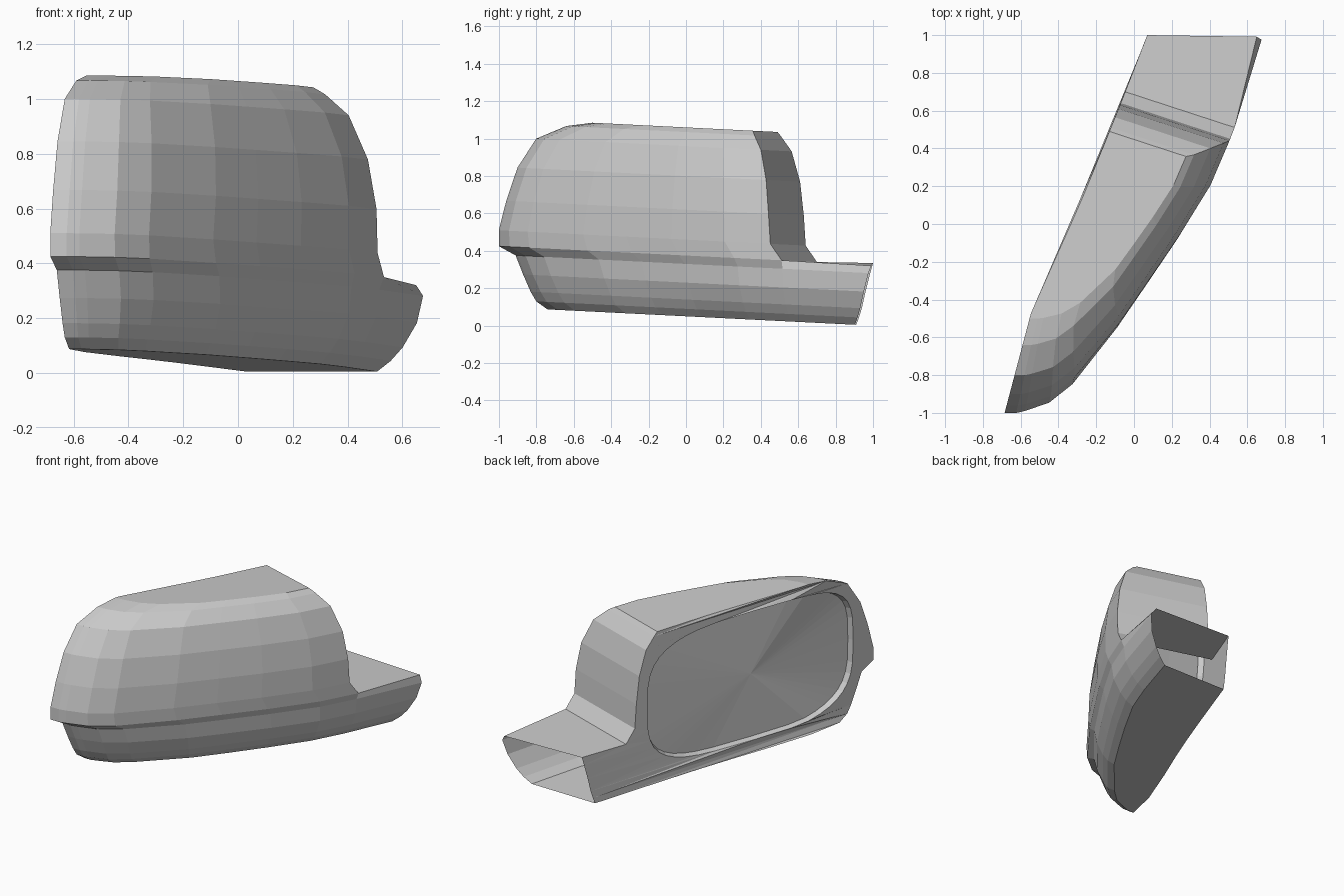
import bpy, bmesh, math
from mathutils import Vector
from mathutils.geometry import tessellate_polygon

if "Cube" in bpy.data.objects:
    bpy.data.objects.remove(bpy.data.objects["Cube"])

# Plan curve of the flat back, x as a function of y
BACK = [(-1, -.685), (-.47, -.545), (.12, -.28), (.64, -.07), (1, .07)]
# Depth of the shell at fractions along its length (tip -> inner end)
DEPTH = [(0, .06), (.025, .10), (.073, .214), (.152, .31), (.36, .45),
         (.51, .50), (.665, .55), (.85, .605), (1, .61)]
# Rows: height, tip y, inner end y, depth scale
UPPER = [(1.06, -.50, .49, .70), (1.035, -.64, .51, .76), (.96, -.80, .565, .87),
         (.80, -.90, .61, .96), (.62, -.96, .63, 1), (.46, -1, .64, 1), (.375, -1, .70, 1)]
LOWER = [(.33, -.91, .985, .97), (.23, -.87, .96, .95), (.14, -.83, .94, .88),
         (.09, -.80, .925, .82), (.05, -.74, .91, .75)]


def back_x(s):
    for (a, xa), (b, xb) in zip(BACK, BACK[1:]):
        if s <= b or b == 1:
            return xa + (xb - xa) * (s - a) / (b - a)


def place(s, t, z, square=False):
    """Point at length s, depth t and height z; everything slopes down to the inner end."""
    dx, dy = (1, -.015) if square else (.95, -.31)
    y = s + t * dy
    return Vector((back_x(s) + t * dx, y, z - .05 * y))


def finish(bm, name):
    bmesh.ops.recalc_face_normals(bm, faces=bm.faces)
    me = bpy.data.meshes.new(name)
    bm.to_mesh(me)
    bm.free()
    ob = bpy.data.objects.new(name, me)
    bpy.context.collection.objects.link(ob)
    return ob


bm = bmesh.new()
flat = {}          # back vertices -> flat (s, z) position


def pair(s, t, z, square=False):
    """One back vertex and its matching front vertex."""
    b = bm.verts.new(place(s, 0, z, square))
    flat[b] = Vector((s, z, 0))
    return b, bm.verts.new(place(s, t, z, square))


def make_row(z, s0, s1, k):
    out = []
    for f, d in DEPTH:
        if len(out) in (0, len(DEPTH) - 1) or z in (UPPER[0][0], LOWER[-1][0]):
            out.append(pair(s0 + (s1 - s0) * f, d * k, z, f == 0))
        else:
            out.append((None, bm.verts.new(place(s0 + (s1 - s0) * f, d * k, z))))
    return out


upper = [make_row(*r) for r in UPPER]
lower = []
for z, s0, s1, k in LOWER:
    row = make_row(z, s0, .70, k)
    row.append(pair(s1, .63 * k, z, True))
    lower.append(row)
rows = upper + lower
n = len(DEPTH)

# Front shell, with the overhanging lip between upper and lower rows
for a, b in zip(rows, rows[1:]):
    for i in range(min(len(a), len(b)) - 1):
        bm.faces.new((a[i][1], a[i + 1][1], b[i + 1][1], b[i][1]))
    bm.faces.new((a[0][0], a[0][1], b[0][1], b[0][0]))       # outer tip
# Inner wall of the upper housing
for a, b in zip(upper, upper[1:]):
    bm.faces.new((a[-1][0], a[-1][1], b[-1][1], b[-1][0]))
# Top and underside
for row in (upper[0], lower[-1]):
    for p, q in zip(row, row[1:]):
        bm.faces.new((p[0], q[0], q[1], p[1]))
# Shelf on the mounting arm and its front chamfer; the arm end stays open
foot = upper[-1][-1]
shelf_back = bm.verts.new(place(1, 0, .385, True))
flat[shelf_back] = Vector((1, .385, 0))
shelf_front = bm.verts.new(place(1, .58, .37, True))
bm.faces.new((foot[0], foot[1], shelf_front, shelf_back))
bm.faces.new((foot[1], lower[0][n - 1][1], lower[0][n][1], shelf_front))

# Back rim around the rounded glass opening
outer = [r[0][0] for r in rows]
outer += [p[0] for p in lower[-1][1:]]
outer += [r[-1][0] for r in reversed(lower[:-1])] + [shelf_back]
outer += [r[-1][0] for r in reversed(upper)]
outer += [p[0] for p in reversed(upper[0][1:-1])]


def oval(scale, depth, count=40):
    pts = []
    for i in range(count):
        a = 2 * math.pi * i / count
        c, s = [math.copysign(abs(v) ** .57, v) for v in (math.cos(a), math.sin(a))]
        pts.append(Vector((-.145 + .70 * scale * c, .565 + .43 * scale * s, depth)))
    return pts


hole = oval(1, 0)
ring = [bm.verts.new(place(p.x, 0, p.y)) for p in hole]
verts = outer + ring
for tri in tessellate_polygon([[flat[v] for v in outer], hole]):
    try:
        bm.faces.new([verts[i] for i in tri])
    except ValueError:
        pass
# Lip stepping in to the glass
step = [bm.verts.new(place(p.x, p.z, p.y)) for p in oval(.98, .035)]
for i in range(len(ring)):
    j = (i + 1) % len(ring)
    bm.faces.new((ring[i], ring[j], step[j], step[i]))
loose = [v for v in bm.verts if not v.link_faces]
bmesh.ops.delete(bm, geom=loose, context='VERTS')
finish(bm, "mirror_housing")

# Slightly domed glass, a fan about its centre
bm = bmesh.new()
edge = [bm.verts.new(place(p.x, p.z, p.y)) for p in oval(.98, .035)]
mid = bm.verts.new(place(-.145, .03, .565))
for i in range(len(edge)):
    bm.faces.new((edge[i], edge[(i + 1) % len(edge)], mid))
finish(bm, "mirror_glass")
